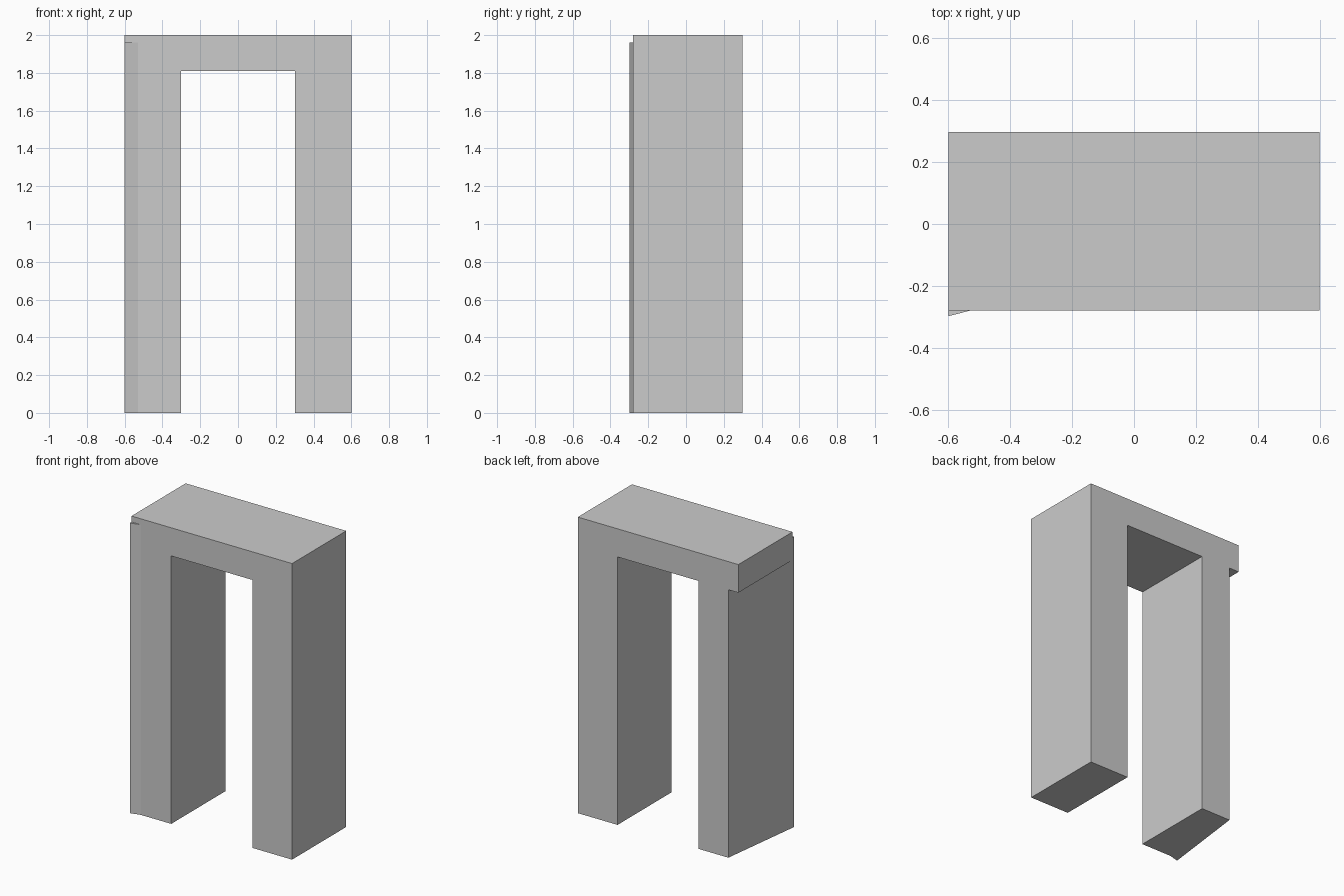
import bpy
import bmesh

old = bpy.data.objects.get("Cube")
if old:
    bpy.data.objects.remove(old, do_unlink=True)

grey = bpy.data.materials.new("light_grey")
grey.use_nodes = True
colour = (0.6, 0.6, 0.6, 1)
grey.diffuse_color = colour
grey.node_tree.nodes["Principled BSDF"].inputs["Base Color"].default_value = colour

FRONT, BACK = -0.28, 0.298
OUTER, INNER = 0.6, 0.303
LINTEL_BOTTOM, TOP = 1.81, 2.0


def prism(name, outline, bottom, top):
    """Extrude a flat ground outline upward between two heights."""
    bm = bmesh.new()
    base = bm.faces.new([bm.verts.new((x, y, bottom)) for x, y in outline])
    extruded = bmesh.ops.extrude_face_region(bm, geom=[base], use_keep_orig=True)
    for v in extruded["geom"]:
        if isinstance(v, bmesh.types.BMVert):
            v.co.z = top
    bmesh.ops.recalc_face_normals(bm, faces=bm.faces)
    mesh = bpy.data.meshes.new(name)
    bm.to_mesh(mesh)
    bm.free()
    mesh.materials.append(grey)
    obj = bpy.data.objects.new(name, mesh)
    bpy.context.collection.objects.link(obj)
    return obj


def rectangle(x0, x1):
    return [(x0, FRONT), (x1, FRONT), (x1, BACK), (x0, BACK)]


# Lintel across the top
prism("lintel", rectangle(-OUTER, OUTER), LINTEL_BOTTOM, TOP)

# Straight square leg
prism("left_leg", rectangle(INNER, OUTER), 0, LINTEL_BOTTOM)

# Leg with a slanted outer side, narrower at the back
corner = (-OUTER, -0.298)
kink = (-0.53, FRONT)
prism("right_leg",
      [(-INNER, FRONT), (-INNER, BACK), (-0.525, BACK), corner, kink],
      0, LINTEL_BOTTOM)

# Thin wedge of that leg running up the front of the lintel
prism("right_leg_front_wedge", [corner, kink, (-OUTER, FRONT)], LINTEL_BOTTOM, 1.96)
